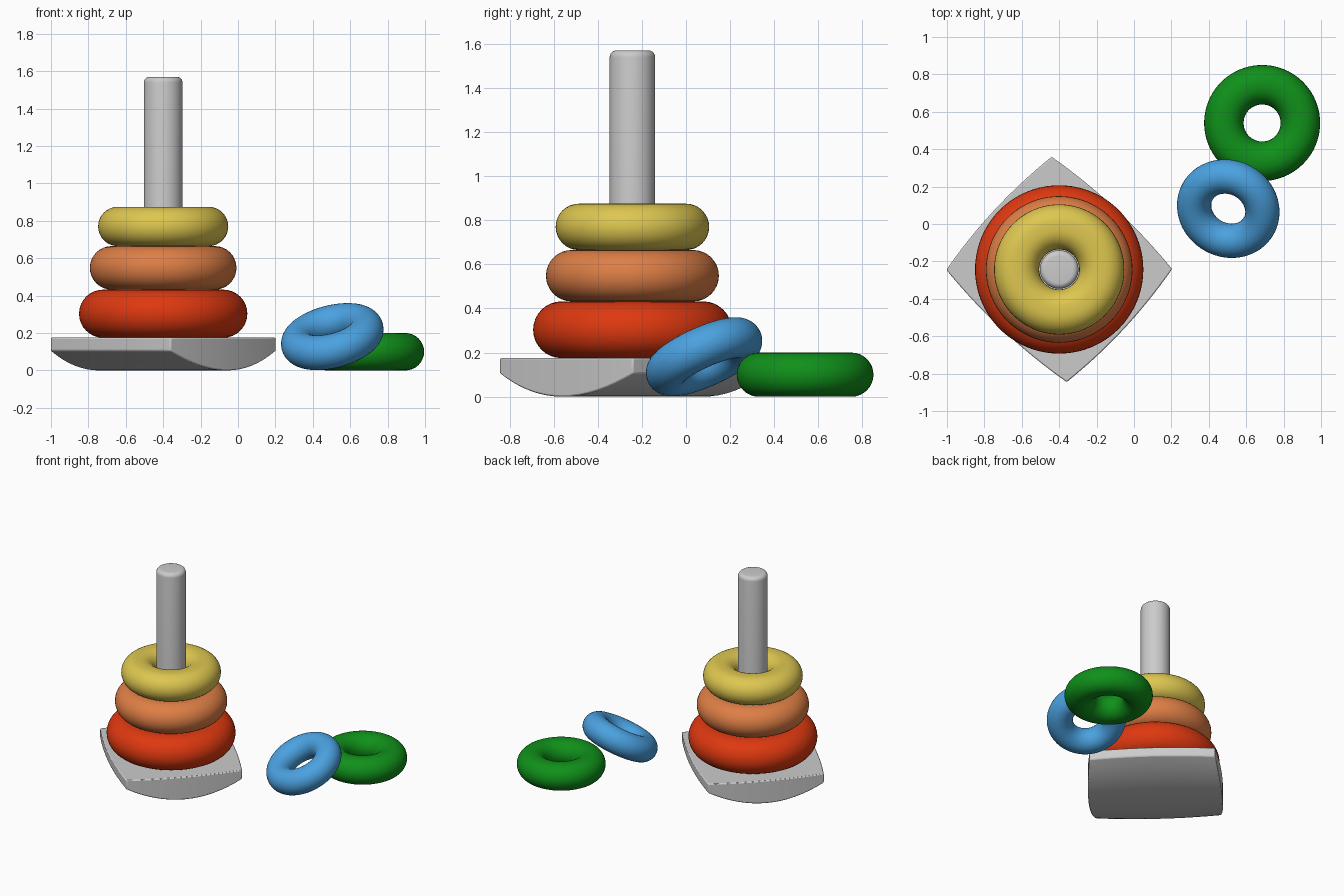
import bpy, bmesh
from math import sin, cos, pi, radians
from mathutils import Vector, Matrix

if "Cube" in bpy.data.objects:
    bpy.data.objects.remove(bpy.data.objects["Cube"])

CX, CY = -0.4, -0.243


def finish(name, bm, color=None, loc=(0, 0, 0), smooth=True):
    bmesh.ops.recalc_face_normals(bm, faces=bm.faces)
    me = bpy.data.meshes.new(name)
    bm.to_mesh(me)
    bm.free()
    me.shade_smooth()
    ob = bpy.data.objects.new(name, me)
    ob.location = loc
    bpy.context.collection.objects.link(ob)
    if color:
        mat = bpy.data.materials.new(name + "_paint")
        mat.diffuse_color = (*color, 1)
        mat.use_nodes = True
        mat.node_tree.nodes["Principled BSDF"].inputs["Base Color"].default_value = mat.diffuse_color
        me.materials.append(mat)
    return ob


def lathe(name, profile, closed, steps, loc, color=None):
    # spin an (r, z) profile around the z axis
    bm = bmesh.new()
    vs = [bm.verts.new((r, 0, z)) for r, z in profile]
    pairs = list(zip(vs, vs[1:])) + ([(vs[-1], vs[0])] if closed else [])
    es = [bm.edges.new(p) for p in pairs]
    bmesh.ops.spin(bm, geom=vs + es, cent=(0, 0, 0), axis=(0, 0, 1),
                   angle=2 * pi, steps=steps, use_merge=True)
    bmesh.ops.remove_doubles(bm, verts=bm.verts, dist=1e-5)
    return finish(name, bm, color, loc)


def ring(name, loc, outer, hole, height, color, normal=(0, 0, 1)):
    # round-edged ring: two half circles joined by a short flat
    h, n = height / 2, 16
    m = min(h, (outer - hole) / 2)
    out = [(outer - m + m * cos(a), h * sin(a))
           for a in (-pi / 2 + pi * i / n for i in range(n + 1))]
    inn = [(hole + m + m * cos(a), h * sin(a))
           for a in (pi / 2 + pi * i / n for i in range(n + 1))]
    ob = lathe(name, out + inn, True, 80, loc, color)
    ob.rotation_euler = Vector(normal).to_track_quat('Z', 'Y').to_euler()
    return ob


# rocker base: bowed square slab with an arched underside
bm = bmesh.new()
bmesh.ops.create_cube(bm, size=2)
flat = [e for e in bm.edges if abs(e.verts[0].co.z - e.verts[1].co.z) < 0.1]
bmesh.ops.subdivide_edges(bm, edges=flat, cuts=15, use_grid_fill=True)
for v in bm.verts:
    s, t, top = v.co.x, v.co.y, v.co.z > 0
    v.co = (0.44 * s + 0.03 * s * (1 - t * t),
            0.413 * t + 0.03 * t * (1 - s * s),
            0.175 if top else 0.105 * t * t)
bmesh.ops.rotate(bm, verts=bm.verts, cent=(0, 0, 0),
                 matrix=Matrix.Rotation(radians(-43), 3, 'Z'))
base = finish("rocker_base", bm, None, (CX, CY, 0))
bev = base.modifiers.new("soft_edges", 'BEVEL')
bev.width, bev.segments, bev.limit_method = 0.007, 2, 'ANGLE'
bev.angle_limit = radians(35)
bpy.context.view_layer.objects.active = base
base.select_set(True)
bpy.ops.object.shade_smooth_by_angle(angle=radians(35))
base.select_set(False)

# pole with a rounded top edge
b, pr, pt = 0.03, 0.103, 1.57
edge = [(pr - b + b * cos(a), pt - b + b * sin(a))
        for a in (pi / 2 * i / 6 for i in range(7))]
lathe("pole", [(0, 0.1), (pr, 0.1), (pr, 0.18)] + edge + [(0, pt)],
      False, 48, (CX, CY, 0))

# stacked rings
for name, z0, z1, outer, color in (
        ("red_ring", 0.175, 0.432, 0.45, (0.73, 0.04, 0.005)),
        ("orange_ring", 0.432, 0.665, 0.392, (0.73, 0.21, 0.06)),
        ("yellow_ring", 0.665, 0.875, 0.348, (0.73, 0.57, 0.08))):
    ring(name, (CX, CY, (z0 + z1) / 2), outer, 0.107, z1 - z0, color)

# loose rings: one flat, one leaning on it
ring("green_ring", (0.685, 0.54, 0.1), 0.31, 0.099, 0.2, (0.005, 0.28, 0.01))
ring("blue_ring", (0.504, 0.082, 0.181), 0.279, 0.096, 0.186,
     (0.07, 0.36, 0.75), (-0.23, -0.40, 0.887))
